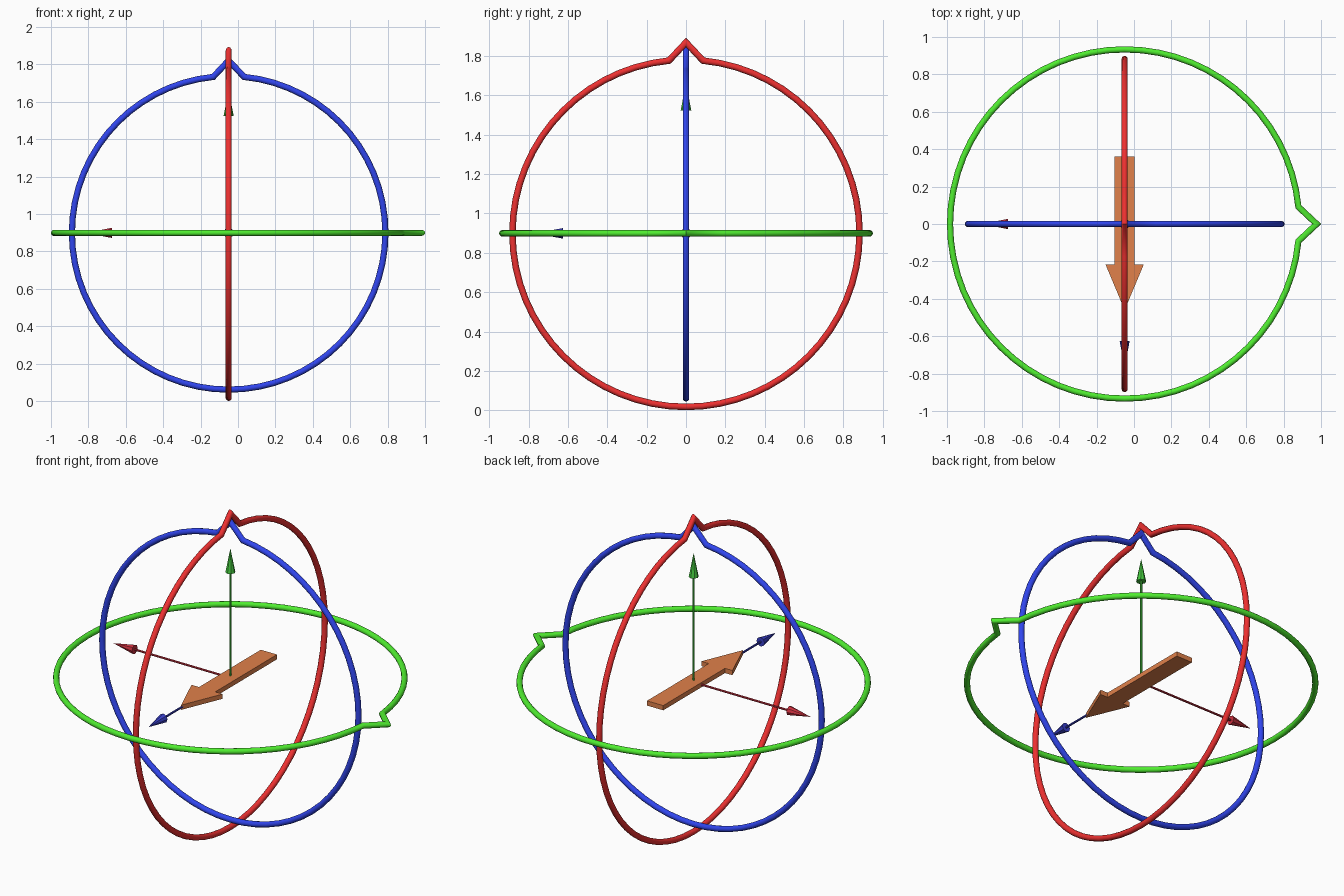
import bpy, bmesh
from math import cos, sin, pi, tau, radians
from mathutils import Vector

if "Cube" in bpy.data.objects:
    bpy.data.objects.remove(bpy.data.objects["Cube"])

CENTRE = Vector((-0.05, 0, 0.899))
TUBE = 0.0165
X, Y, Z = Vector((1, 0, 0)), Vector((0, 1, 0)), Vector((0, 0, 1))


def material(name, rgb):
    m = bpy.data.materials.new(name)
    m.diffuse_color = (*rgb, 1)
    m.use_nodes = True
    m.node_tree.nodes["Principled BSDF"].inputs["Base Color"].default_value = m.diffuse_color
    return m


def finish(name, bm, mat, smooth=False):
    bmesh.ops.recalc_face_normals(bm, faces=bm.faces[:])
    me = bpy.data.meshes.new(name)
    bm.to_mesh(me)
    bm.free()
    me.materials.append(mat)
    ob = bpy.data.objects.new(name, me)
    ob.location = CENTRE
    bpy.context.collection.objects.link(ob)
    if smooth:
        bpy.ops.object.select_all(action='DESELECT')
        ob.select_set(True)
        bpy.context.view_layer.objects.active = ob
        bpy.ops.object.shade_smooth_by_angle(angle=radians(40))
    return ob


def ring(name, radius, u, v, mat, count=64, sides=12):
    """Mitred tube around a circle in the u-v plane; the point on u is pulled out."""
    path = [(u * cos(tau * i / count) + v * sin(tau * i / count)) * radius
            for i in range(count)]
    path[0] *= 1.1
    axis = u.cross(v)
    bm = bmesh.new()
    loops = []
    for i, p in enumerate(path):
        n1 = (p - path[i - 1]).normalized().cross(axis)
        n2 = (path[(i + 1) % count] - p).normalized().cross(axis)
        n = (n1 + n2).normalized()
        n /= n.dot(n1)
        loops.append([bm.verts.new(p + TUBE * (n * cos(tau * k / sides) + axis * sin(tau * k / sides)))
                      for k in range(sides)])
    for i in range(count):
        a, b = loops[i - 1], loops[i]
        for k in range(sides):
            bm.faces.new((a[k - 1], a[k], b[k], b[k - 1]))
    return finish(name, bm, mat, True)


def axis_arrow(name, direction, mat, base=0.625, tip=0.765, sides=8):
    """Thin rod from the centre with a cone on its end."""
    bm = bmesh.new()
    for r1, r2, z0, z1 in ((0.006, 0.006, 0, base), (0.027, 0, base, tip)):
        part = bmesh.ops.create_cone(bm, cap_ends=True, segments=sides,
                                     radius1=r1, radius2=r2, depth=z1 - z0)
        bmesh.ops.translate(bm, verts=part['verts'], vec=(0, 0, (z0 + z1) / 2))
    turn = Z.rotation_difference(direction).to_matrix()
    bmesh.ops.transform(bm, matrix=turn.to_4x4(), verts=bm.verts[:])
    return finish(name, bm, mat)


red = material("red", (0.85, 0.03, 0.03))
green = material("green", (0.08, 0.85, 0.03))
blue = material("blue", (0.03, 0.06, 0.85))
dark_red = material("dark red", (0.62, 0.03, 0.05))
dark_green = material("dark green", (0.06, 0.6, 0.05))
dark_blue = material("dark blue", (0.04, 0.05, 0.6))
orange = material("orange", (0.75, 0.22, 0.07))

# Three rotation rings, each with a pointed notch
ring("red_ring", 0.882, Z, Y, red)
ring("green_ring", 0.9335, X, Y, green)
ring("blue_ring", 0.838, Z, X, blue)

# Three axis arrows
axis_arrow("red_axis_arrow", -X, dark_red)
axis_arrow("green_axis_arrow", Z, dark_green)
axis_arrow("blue_axis_arrow", -Y, dark_blue)

# Flat forward arrow, outlined on one half and mirrored
half = [(0.053, 0.36), (0.053, -0.217), (0.102, -0.217)]
outline = half + [(0, -0.46)] + [(-x, y) for x, y in reversed(half)]
bm = bmesh.new()
face = bm.faces.new([bm.verts.new((x, y, -0.014)) for x, y in outline])
ext = bmesh.ops.extrude_face_region(bm, geom=[face], use_keep_orig=True)
bmesh.ops.translate(bm, vec=(0, 0, 0.028),
                    verts=[g for g in ext['geom'] if isinstance(g, bmesh.types.BMVert)])
finish("forward_arrow", bm, orange)
